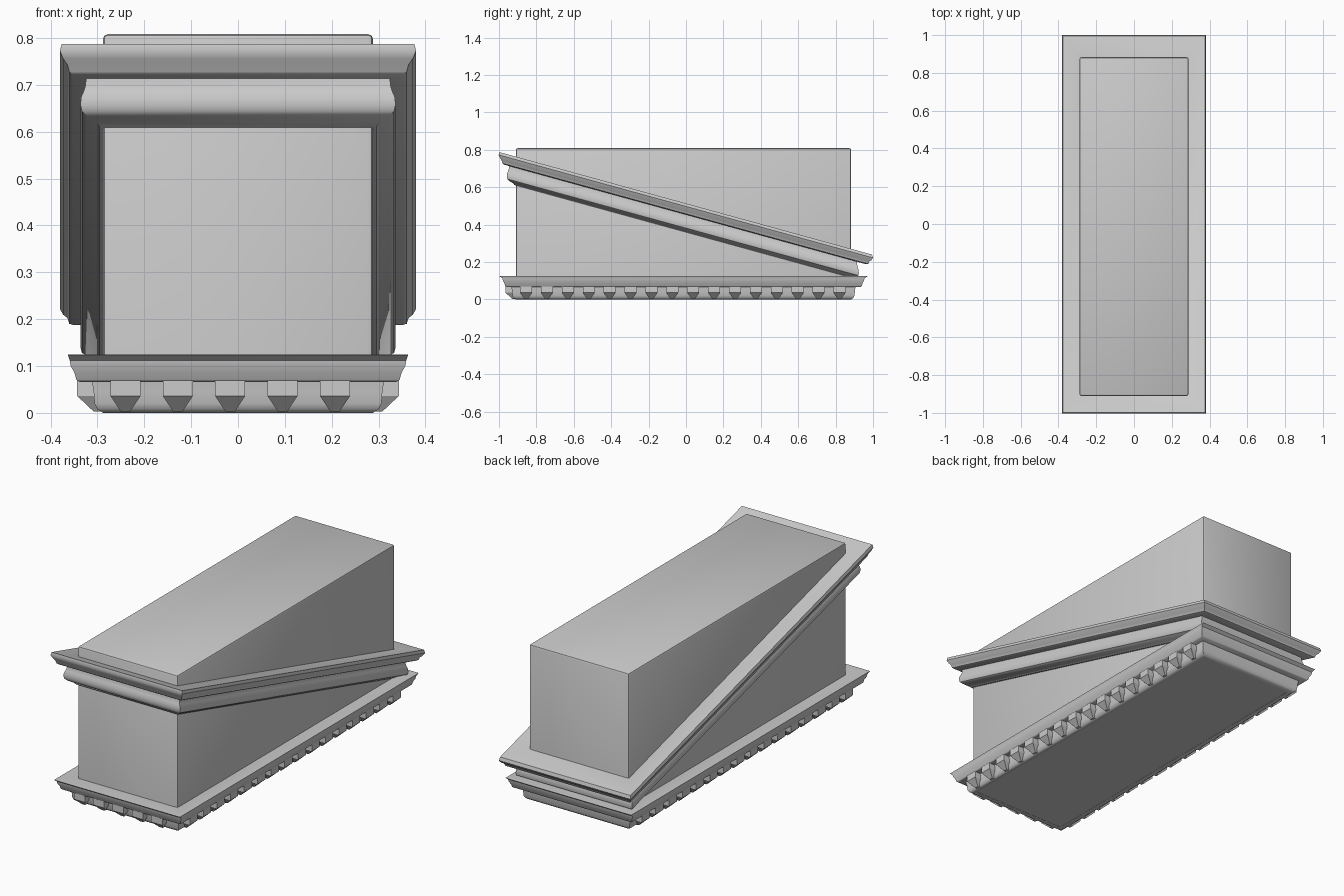
import bpy, bmesh
from math import radians

if "Cube" in bpy.data.objects:
    bpy.data.objects.remove(bpy.data.objects["Cube"])

# Plan of the central block
HX, Y0, Y1 = 0.288, -0.91, 0.883
SLOPE = -0.275


def finish(name, bm, angle=40):
    bmesh.ops.recalc_face_normals(bm, faces=bm.faces)
    me = bpy.data.meshes.new(name)
    bm.to_mesh(me)
    bm.free()
    ob = bpy.data.objects.new(name, me)
    bpy.context.collection.objects.link(ob)
    bpy.ops.object.select_all(action='DESELECT')
    ob.select_set(True)
    bpy.context.view_layer.objects.active = ob
    bpy.ops.object.shade_smooth_by_angle(angle=radians(angle))
    return ob


def moulding(name, profile, slope=0.0, back=1.0):
    """Mitred closed-profile ring around the block; profile = (overhang, z at y=-1)."""
    bm = bmesh.new()
    loops = []
    for sx, sy in ((-1, -1), (1, -1), (1, 1), (-1, 1)):
        loop = []
        for o, z in profile:
            y = Y0 - o if sy < 0 else Y1 + o * back
            loop.append(bm.verts.new((sx * (HX + o), y, z + slope * (y + 1))))
        loops.append(loop)
    n = len(profile)
    for c in range(4):
        a, b = loops[c], loops[(c + 1) % 4]
        for i in range(n):
            j = (i + 1) % n
            bm.faces.new((a[i], b[i], b[j], a[j]))
    return finish(name, bm)


# Central block with slightly rounded edges
bm = bmesh.new()
bmesh.ops.create_cube(bm, size=1)
for v in bm.verts:
    v.co.x *= 2 * HX
    v.co.y = Y0 if v.co.y < 0 else Y1
    v.co.z = 0.003 if v.co.z < 0 else 0.808
edges = [e for e in bm.edges if max(v.co.z for v in e.verts) > 0.1]
bmesh.ops.bevel(bm, geom=edges, offset=0.01, segments=2, profile=0.5, affect='EDGES')
finish("block", bm)

# Sloping cornice: projecting lip and the rounded bed moulding below it
moulding("cornice_lip", [(-0.02, 0.765), (0.0, 0.78), (0.088, 0.788), (0.092, 0.772),
                         (0.085, 0.757), (0.076, 0.747), (0.072, 0.733), (0.064, 0.728),
                         (-0.02, 0.728)], SLOPE, 1.27)
moulding("cornice_bed", [(-0.02, 0.75), (0.036, 0.75), (0.037, 0.715), (0.041, 0.700),
                         (0.047, 0.685), (0.048, 0.668), (0.045, 0.656), (0.034, 0.648),
                         (0.014, 0.641), (0.008, 0.634), (-0.02, 0.634)], SLOPE, 0.85)

# Level base course and the coved bed behind the dentils
moulding("base_course", [(-0.02, 0.118), (0.0, 0.120), (0.068, 0.125), (0.088, 0.124),
                         (0.071, 0.112), (0.069, 0.100), (0.061, 0.086), (0.057, 0.071),
                         (0.050, 0.066), (-0.02, 0.066)])
for v in bpy.context.object.data.vertices:  # crisp sharp drip edge on the front lip
    if v.co.z > 0.12 and abs(v.co.x) > 0.36:
        v.co.x *= 0.965
moulding("dentil_bed", [(-0.02, 0.07), (0.024, 0.07), (0.020, 0.045), (0.018, 0.02),
                        (0.012, 0.008), (0.0, 0.0), (-0.02, 0.002)])


def dentil(bm, place):
    """Block with a tapered tip; place(along, outward, z) gives the position."""
    rings = []
    for w, o, z in ((0.032, 0.055, 0.07), (0.032, 0.055, 0.036), (0.010, 0.020, 0.003)):
        rings.append([bm.verts.new(place(a, d, z))
                      for a, d in ((-w, -0.01), (w, -0.01), (w, o), (-w, o))])
    for r, s in zip(rings, rings[1:]):
        for i in range(4):
            bm.faces.new((r[i], r[(i + 1) % 4], s[(i + 1) % 4], s[i]))
    bm.faces.new(rings[0])
    bm.faces.new(rings[-1])


# Dentils across the front and along both sides; the back stays plain
bm = bmesh.new()
for i in range(5):
    dentil(bm, lambda a, d, z, c=-0.24 + 0.1117 * i: (c + a, Y0 - d, z))
finish("front_dentils", bm, 25)
for side, label in ((1, "right"), (-1, "left")):
    bm = bmesh.new()
    for i in range(16):
        dentil(bm, lambda a, d, z, c=-0.855 + 0.1117 * i: (side * (HX + d), c + a, z))
    finish(label + "_dentils", bm, 25)
